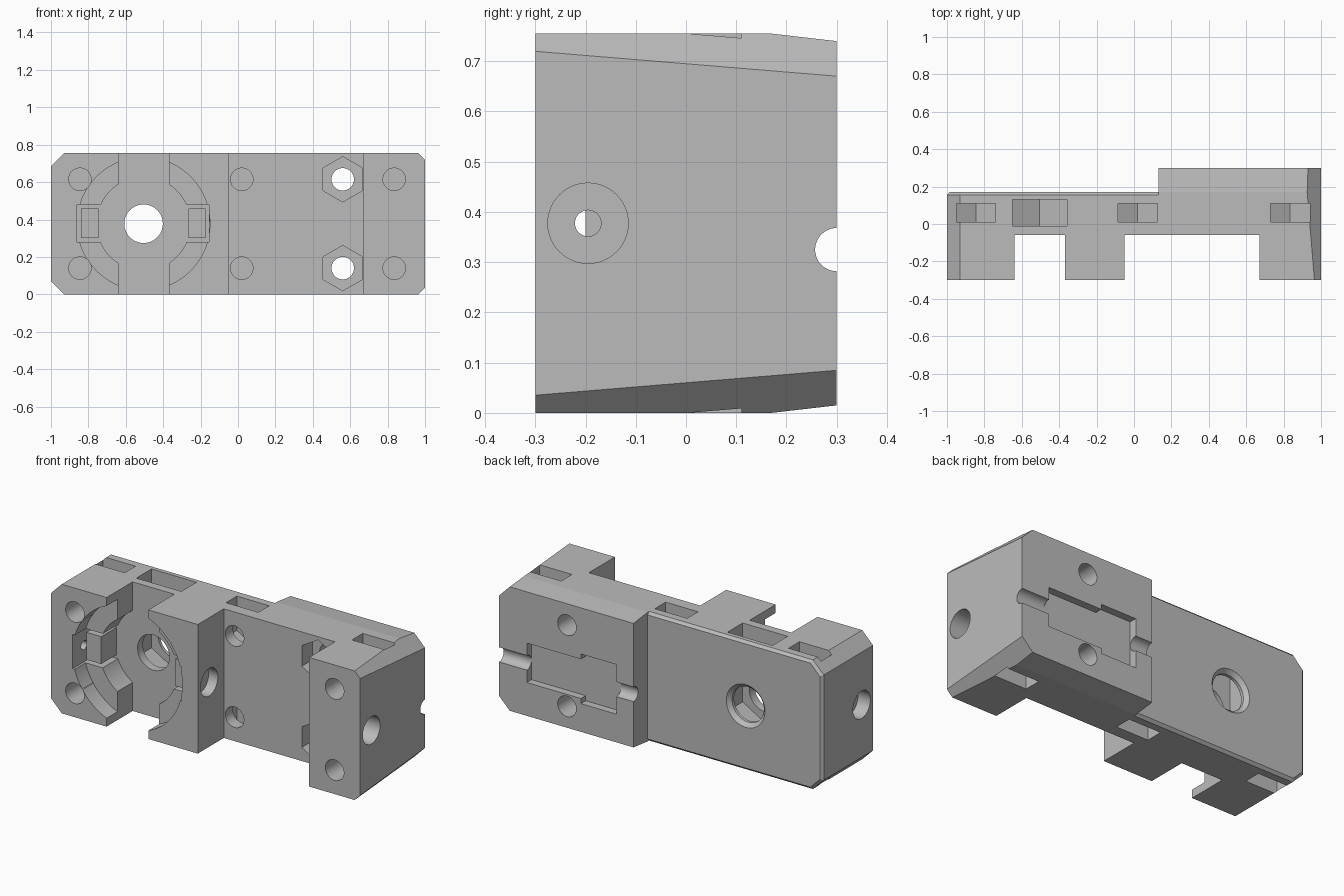
import bpy, bmesh, math
from mathutils import Vector

cube = bpy.data.objects.get("Cube")
if cube:
    bpy.data.objects.remove(cube)

H = 0.755            # overall height
MID = H / 2

grey = bpy.data.materials.new("plain grey")
grey.use_nodes = True
grey.diffuse_color = (0.5, 0.5, 0.5, 1)
grey.node_tree.nodes["Principled BSDF"].inputs["Base Color"].default_value = (0.5, 0.5, 0.5, 1)


def make(name, bm):
    bmesh.ops.recalc_face_normals(bm, faces=bm.faces)
    mesh = bpy.data.meshes.new(name)
    bm.to_mesh(mesh)
    bm.free()
    mesh.materials.append(grey)
    ob = bpy.data.objects.new(name, mesh)
    bpy.context.scene.collection.objects.link(ob)
    return ob


def prism(name, outline, axis, start, end):
    """Extrude a 2D outline along x, y or z."""
    place = {"x": lambda u, v, t: (t, u, v),
             "y": lambda u, v, t: (u, t, v),
             "z": lambda u, v, t: (u, v, t)}[axis]
    bm = bmesh.new()
    face = bm.faces.new([bm.verts.new(place(u, v, start)) for u, v in outline])
    out = bmesh.ops.extrude_face_region(bm, geom=[face])
    verts = [g for g in out["geom"] if isinstance(g, bmesh.types.BMVert)]
    shift = Vector(place(0, 0, end)) - Vector(place(0, 0, start))
    bmesh.ops.translate(bm, verts=verts, vec=shift)
    return make(name, bm)


def hull(points):
    bm = bmesh.new()
    for p in points:
        bm.verts.new(p)
    bmesh.ops.convex_hull(bm, input=bm.verts)
    return make("cutter", bm)


def ring(u, v, r, n=64):
    step = 2 * math.pi / n
    return [(u + r * math.sin(i * step), v + r * math.cos(i * step)) for i in range(n)]


def rect(u0, u1, v0, v1):
    return [(u0, v0), (u1, v0), (u1, v1), (u0, v1)]


def cut(cutter):
    cutter.hide_render = True
    mod = body.modifiers.new("cut", "BOOLEAN")
    mod.operation = "DIFFERENCE"
    mod.solver = "EXACT"
    mod.object = cutter
    bpy.context.view_layer.objects.active = body
    bpy.ops.object.modifier_apply(modifier=mod.name)
    bpy.data.objects.remove(cutter)


def drill(outline, axis, start, end):
    cut(prism("cutter", outline, axis, start, end))


# Stepped body seen from above
plan = [(-1, -0.3), (-0.64, -0.3), (-0.64, -0.06), (-0.37, -0.06), (-0.37, -0.3),
        (-0.05, -0.3), (-0.05, -0.06), (0.67, -0.06), (0.67, -0.3), (1, -0.3),
        (1, 0.3), (0.13, 0.3), (0.13, 0.17), (-1, 0.17)]
body = prism("carriage_body", plan, "z", 0, H)


# Corner chamfers: even on the right end, tapering on the left end
def corner(side, upper, near, far):
    pts = []
    for y, t in ((-0.4, near), (0.4, far)):
        e = 0.05
        for x, z in ((1 - t - e, H + e), (1 + e, H - t - e), (1 + e, H + e)):
            pts.append((side * x, y, z if upper else H - z))
    cut(hull(pts))


for upper in (True, False):
    corner(1, upper, 0.027, 0.093)
    corner(-1, upper, 0.07, 0.07)
    # Gentle slope towards the back of the thick end
    slope = [(0.17, H), (0.43, H - 0.03), (0.43, H + 0.1), (0.17, H + 0.1)]
    drill([(y, z if upper else H - z) for y, z in slope], "x", 0.1, 1.1)


# Small chamfer round the back of the thin end
def edge_chamfer(p, q, out):
    a, b = Vector(out).normalized(), Vector((0, 1, 0))
    c, e = 0.015, 0.02
    pts = []
    for end in (Vector(p), Vector(q)):
        pts += [end - a * (c + e) + b * e, end + a * e - b * (c + e), end + a * e + b * e]
    cut(hull(pts))


edge_chamfer((-1, 0.17, -0.1), (-1, 0.17, H + 0.1), (-1, 0, 0))
for z, s in ((H, 1), (0, -1)):
    edge_chamfer((-1.1, 0.17, z), (0.13, 0.17, z), (0, 0, s))
    edge_chamfer((-1.05, 0.17, z - s * 0.12), (-0.88, 0.17, z + s * 0.05), (-1, 0, s))

# Stepped round recess with side notches
CX = -0.505
drill(ring(CX, MID, 0.355, 96), "y", -0.4, -0.2)
drill(ring(CX, MID, 0.25, 96), "y", -0.4, -0.06)
drill(rect(-0.86, -0.7, 0.28, 0.48), "y", -0.4, -0.06)
drill(rect(-0.31, -0.155, 0.28, 0.48), "y", -0.4, -0.06)

# Main bore, its countersink and its captive nut slot
drill(ring(CX, MID, 0.103), "y", -0.2, 0.3)
cut(hull([(u, 0.145, v) for u, v in ring(CX, MID, 0.1)]
         + [(u, 0.175, v) for u, v in ring(CX, MID, 0.13)]))


def nut_slot(x, z, r, y0, y1, upper=True):
    w = r * math.cos(math.pi / 6)
    shape = [(x - w, z - r / 2), (x, z - r), (x + w, z - r / 2), (x + w, H + 0.1), (x - w, H + 0.1)]
    drill([(u, v if upper else H - v) for u, v in shape], "y", y0, y1)


nut_slot(CX, MID, 0.168, -0.01, 0.13)

# Bolt holes with nut slots, and through bolts with hexagon pockets
for upper in (True, False):
    z = 0.615 if upper else H - 0.615
    for x in (-0.845, 0.02, 0.835):
        drill(ring(x, z, 0.06, 48), "y", -0.4, 0.14)
        nut_slot(x, 0.615, 0.121, 0.01, 0.11, upper)
    drill(ring(0.56, z, 0.06, 48), "y", -0.2, 0.4)
    drill(ring(0.56, z, 0.121, 6), "y", -0.2, 0.04)

# Adjuster bores running lengthwise
for r, x0, x1 in ((0.08, 0.6, 1.1), (0.08, -0.11, 0), (0.026, -0.2, -0.08),
                  (0.08, -1.1, -0.92), (0.026, -0.95, -0.82)):
    drill(ring(-0.195, MID, r, 48), "x", x0, x1)

# Keyed pocket and round groove in the thick back
drill(ring(0.3, 0.325, 0.043, 48), "x", 0.1, 1.1)
drill(rect(0.46, 0.82, 0.21, 0.44), "y", 0.256, 0.4)
drill(rect(0.24, 0.47, 0.18, 0.47), "y", 0.256, 0.4)

# Clamping pads standing in the notches
pads = [prism("right_clamp_pad", rect(-0.84, -0.745, 0.30, 0.46), "y", -0.2, -0.055),
        prism("left_clamp_pad", rect(-0.265, -0.175, 0.30, 0.46), "y", -0.2, -0.055)]

# Smooth bores, crisp edges
for ob in [body] + pads:
    bpy.ops.object.select_all(action="DESELECT")
    ob.select_set(True)
    bpy.context.view_layer.objects.active = ob
    bpy.ops.object.shade_smooth_by_angle(angle=math.radians(8) if ob in pads else math.radians(6.2))
